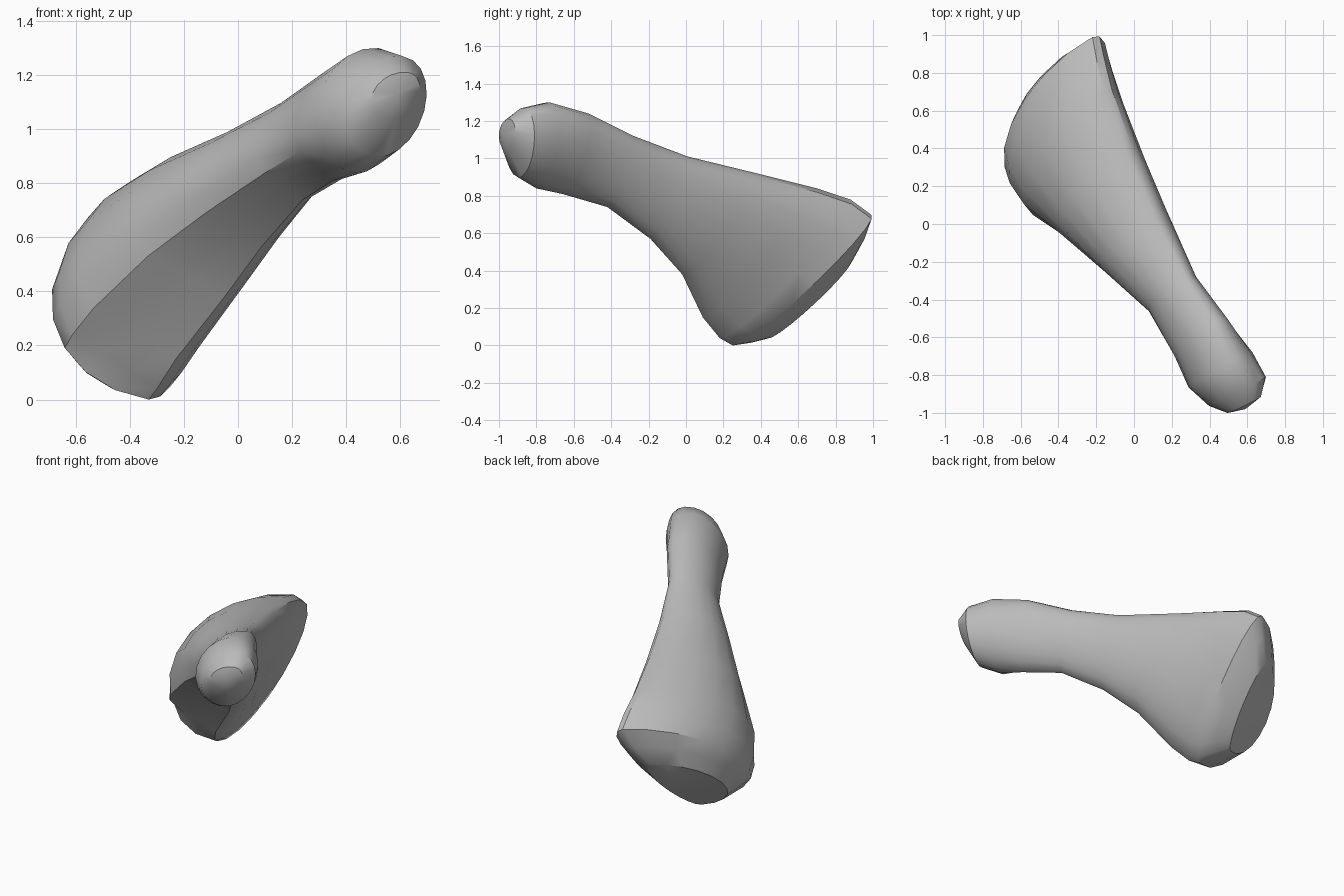
import bpy, bmesh, math
from mathutils import Vector

cube = bpy.data.objects.get("Cube")
if cube:
    bpy.data.objects.remove(cube, do_unlink=True)

SIDES = 20
CREST = 7                                 # step round the oval where the crest runs
SIDE = Vector((-0.86, -0.45, 0.12))       # broad side of every section
OUT = Vector((-0.42, 0.65, -0.63))        # outward from the wide end

# Sections from wide end to knob: upper ridge, lower ridge, outer and inner half widths
SECTIONS = [
    ((-.22, .99, .7), (-.33, .25, 0), .48, .15),
    ((-.2, .88, .78), (-.3, .18, .04), .48, .16),
    ((-.16, .7, .84), (-.23, .09, .15), .46, .17),
    ((-.04, .38, .92), (-.05, -.02, .38), .41, .14),
    ((.12, .01, 1.01), (.09, -.19, .57), .31, .12),
    ((.27, -.28, 1.12), (.24, -.42, .74), .21, .09),
    ((.43, -.52, 1.24), (.35, -.66, .81), .2, .12),
    ((.52, -.73, 1.3), (.43, -.8, .84), .21, .17),
    ((.61, -.86, 1.27), (.51, -.9, .9), .18, .15),
    ((.63, -.94, 1.21), (.56, -.96, 1.04), .11, .08),
]


def oval(i):
    """Position round a unit oval."""
    a = math.tau * i / SIDES
    return Vector((math.cos(a), math.sin(a)))


def section(top, bottom, outer, inner, scale=1, push=0, slide=0, crested=True):
    """Points of a lopsided oval spanning the two ridges."""
    top, bottom = Vector(top), Vector(bottom)
    half = (top - bottom) / 2
    middle = (top + bottom) / 2 + OUT * push + (SIDE - half) * slide
    points = []
    for i in range(SIDES):
        p = oval(i)
        if crested and CREST < i < SIDES // 2:
            # Flat underside between the crest and the lower ridge
            t = (i - CREST) / (SIDES // 2 - CREST)
            p = oval(CREST).lerp(oval(SIDES // 2), t)
        width = outer if p.y > 0 else inner
        points.append(middle + (half * p.x + SIDE * width * p.y) * scale)
    return points


# Domed joint face on the wide end, then the crested shaft and the round knob
rings = [section(*SECTIONS[0], .6, .14, .06, False),
         section(*SECTIONS[0], .82, .07, .02, False)]
rings += [section(*s, crested=0 < k < 7) for k, s in enumerate(SECTIONS)]

bm = bmesh.new()
loops = [[bm.verts.new(p) for p in ring] for ring in rings]
for a, b in zip(loops, loops[1:]):
    for i in range(SIDES):
        j = (i + 1) % SIDES
        bm.faces.new((a[i], a[j], b[j], b[i]))
bm.faces.new(loops[0])
tip = bm.verts.new((.59, -.98, 1.13))
for i in range(SIDES):
    bm.faces.new((loops[-1][i], loops[-1][(i + 1) % SIDES], tip))
bmesh.ops.recalc_face_normals(bm, faces=bm.faces)

mesh = bpy.data.meshes.new("bone")
bm.to_mesh(mesh)
bm.free()
bone = bpy.data.objects.new("bone", mesh)
bpy.context.collection.objects.link(bone)

# Plain grey surface
grey = bpy.data.materials.new("bone grey")
grey.use_nodes = True
colour = (0.5, 0.5, 0.5, 1)
grey.diffuse_color = colour
grey.node_tree.nodes["Principled BSDF"].inputs["Base Color"].default_value = colour
mesh.materials.append(grey)

bpy.ops.object.select_all(action="DESELECT")
bone.select_set(True)
bpy.context.view_layer.objects.active = bone
bpy.ops.object.shade_smooth_by_angle(angle=math.radians(35))
